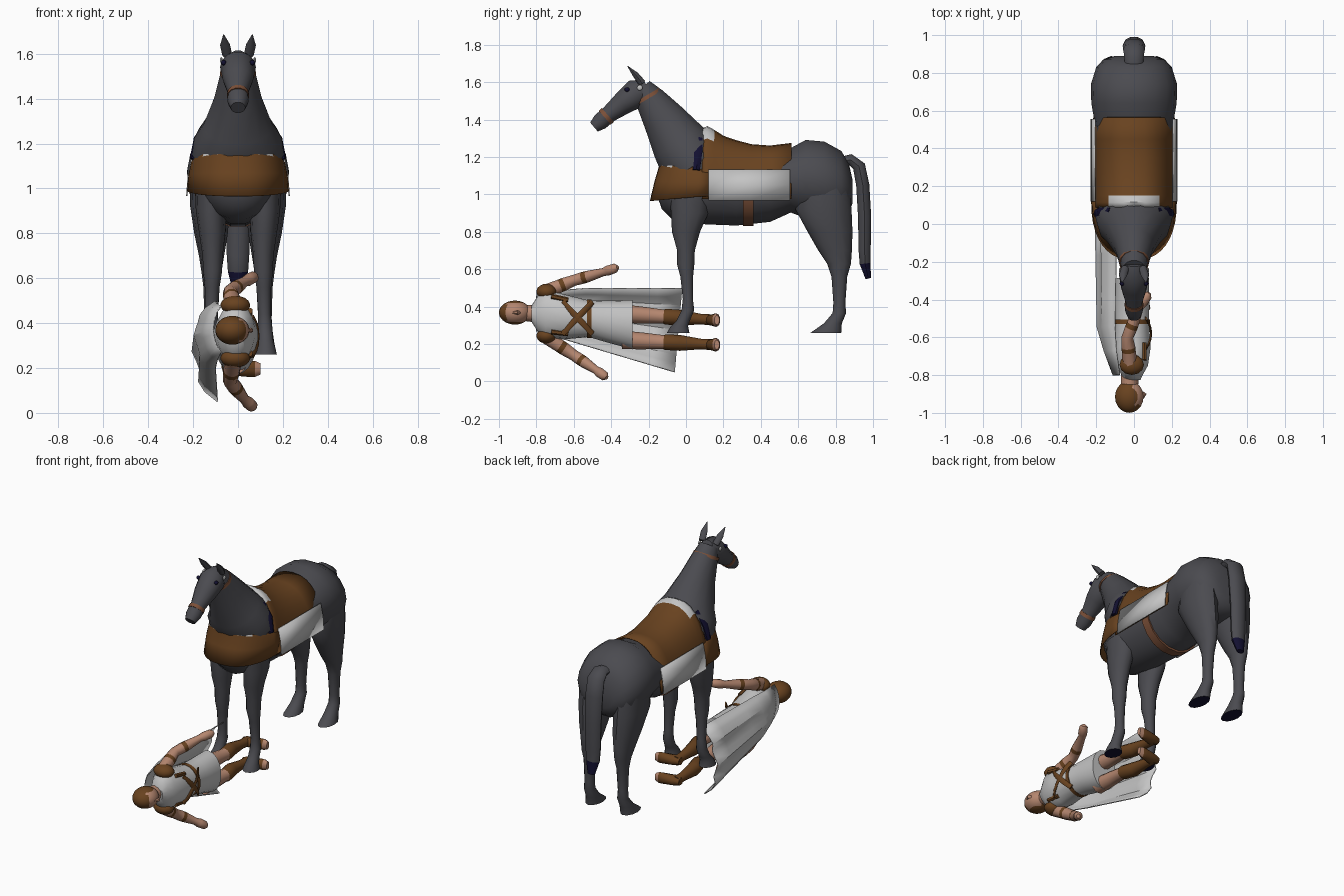
import bpy, bmesh, math
from mathutils import Vector as V

if "Cube" in bpy.data.objects:
    bpy.data.objects.remove(bpy.data.objects["Cube"])

def mat(name, r, g, b):
    m = bpy.data.materials.new(name)
    m.diffuse_color = (r, g, b, 1)
    m.use_nodes = True
    m.node_tree.nodes["Principled BSDF"].inputs["Base Color"].default_value = m.diffuse_color
    return m

COAT = mat("dark grey coat", .07, .07, .08)
BROWN = mat("brown leather", .14, .055, .014)
CLOTH = mat("white cloth", .55, .55, .55)
SKIN = mat("skin", .46, .24, .16)
NAVY = mat("dark navy", .006, .005, .03)
STRAP = mat("red brown strap", .2, .08, .04)
X, Y, Z = V((1, 0, 0)), V((0, 1, 0)), V((0, 0, 1))

def finish(name, bm, mats, angle=45):
    bmesh.ops.recalc_face_normals(bm, faces=bm.faces)
    me = bpy.data.meshes.new(name)
    bm.to_mesh(me)
    bm.free()
    for m in mats:
        me.materials.append(m)
    ob = bpy.data.objects.new(name, me)
    bpy.context.collection.objects.link(ob)
    bpy.ops.object.select_all(action='DESELECT')
    ob.select_set(True)
    bpy.context.view_layer.objects.active = ob
    bpy.ops.object.shade_smooth_by_angle(angle=math.radians(angle))
    return ob

# Lofted elliptical sections: (x, y, z, radius along side, other radius)
def tube(name, pts, mats, side=X, axis=None, n=14, seg=None, rule=None):
    bm = bmesh.new()
    P = [V(p[:3]) for p in pts]
    rings = []
    for i, p in enumerate(pts):
        t = axis or (P[min(i + 1, len(P) - 1)] - P[max(i - 1, 0)]).normalized()
        u = (side - t * side.dot(t)).normalized()
        v = t.cross(u)
        rings.append([bm.verts.new(P[i] + u * p[3] * math.cos(a) + v * p[4] * math.sin(a))
                      for a in (2 * math.pi * k / n for k in range(n))])
    for i in range(len(rings) - 1):
        for k in range(n):
            j = (k + 1) % n
            f = bm.faces.new((rings[i][k], rings[i][j], rings[i + 1][j], rings[i + 1][k]))
            f.material_index = seg[i] if seg else 0
    for r, i in ((rings[0], 0), (rings[-1], -1)):
        bm.faces.new(r).material_index = seg[i] if seg else 0
    if rule:
        for f in bm.faces:
            f.material_index = rule(f.calc_center_median(), f)
    return finish(name, bm, mats)

# Open sheet through rows of points
def sheet(name, rows, mats, rule=None, thick=.006, angle=45):
    bm = bmesh.new()
    g = [[bm.verts.new(p) for p in r] for r in rows]
    for a, b in zip(g, g[1:]):
        for k in range(len(a) - 1):
            f = bm.faces.new((a[k], a[k + 1], b[k + 1], b[k]))
            if rule:
                f.material_index = rule(f.calc_center_median())
    ob = finish(name, bm, mats, angle)
    s = ob.modifiers.new("thickness", 'SOLIDIFY')
    s.thickness, s.offset = thick, 0
    return ob

def ball(name, c, r, mats, rule=None, seg=16):
    bm = bmesh.new()
    bmesh.ops.create_uvsphere(bm, u_segments=seg, v_segments=seg * 3 // 4, radius=1)
    for v in bm.verts:
        v.co = V([c[i] + v.co[i] * r[i] for i in range(3)])
    if rule:
        for f in bm.faces:
            f.material_index = rule(f.calc_center_median())
    return finish(name, bm, mats, 60)

# ---- Horse: barrel (y, top, bottom, half width) ----
body = [(-.15, 1.12, .98, .08), (-.13, 1.17, .92, .125), (-.07, 1.24, .86, .17), (.04, 1.3, .84, .192),
        (.13, 1.32, .835, .195), (.27, 1.265, .83, .195), (.45, 1.24, .85, .2), (.56, 1.25, .9, .212),
        (.64, 1.294, .87, .226), (.74, 1.285, .86, .228), (.83, 1.235, .87, .2), (.87, 1.17, .9, .16),
        (.89, 1.08, .95, .1)]
tube("horse_body", [(0, y, (t + b) / 2, w, (t - b) / 2) for y, t, b, w in body], [COAT], axis=Y, n=18)
tube("horse_neck", [(0, .04, 1.15, .205, .16), (0, .0, 1.225, .195, .17), (0, -.04, 1.28, .155, .155),
                    (0, -.12, 1.405, .105, .117), (0, -.19, 1.505, .08, .085), (0, -.24, 1.57, .06, .06)], [COAT])
tube("horse_head", [(0, -.205, 1.565, .05, .055), (0, -.265, 1.54, .08, .08), (0, -.34, 1.485, .068, .063),
                    (0, -.41, 1.43, .046, .047), (0, -.46, 1.387, .047, .046), (0, -.492, 1.36, .033, .032)], [COAT])
tube("horse_tail", [(0, .82, 1.17, .05, .03), (0, .88, 1.185, .05, .032), (0, .925, 1.15, .058, .036),
                    (0, .945, 1.05, .06, .037), (0, .955, .88, .056, .037), (0, .955, .7, .05, .034),
                    (0, .957, .63, .045, .03), (0, .975, .55, .025, .016)],
     [COAT, NAVY], n=10, seg=[0, 0, 0, 0, 0, 0, 1])

front_leg = [(.12, .02, 1.0, .07, .11), (.12, .02, .9, .068, .1), (.115, .0, .8, .058, .075), (.113, .0, .7, .045, .047),
             (.113, -.002, .63, .042, .047), (.115, .004, .56, .033, .034), (.118, .01, .44, .028, .027),
             (.12, .01, .38, .033, .034), (.123, -.015, .325, .034, .036), (.125, -.035, .295, .04, .046),
             (.125, -.042, .26, .048, .06)]
rear_leg = [(.125, .74, 1.05, .09, .13), (.125, .735, .92, .088, .15), (.12, .77, .8, .075, .12), (.118, .797, .7, .056, .09),
            (.118, .818, .63, .045, .064), (.118, .82, .56, .036, .042), (.12, .82, .42, .03, .032),
            (.12, .82, .365, .034, .036), (.122, .785, .31, .04, .048), (.125, .748, .26, .048, .082)]
sole = lambda c, f: 1 if c.z < .262 else 0
for s, tag in ((-1, "left"), (1, "right")):
    for nm, leg in (("front_leg_", front_leg), ("rear_leg_", rear_leg)):
        tube(nm + tag, [(s * p[0],) + p[1:] for p in leg], [COAT, NAVY], axis=Z, n=12, rule=sole)
    tube("horse_ear_" + tag, [(s * .048, -.235, 1.595, .022, .02), (s * .058, -.27, 1.64, .022, .016),
                              (s * .064, -.312, 1.685, .002, .002)], [COAT], n=8)
    ball("horse_eye_" + tag, (s * .064, -.315, 1.56), (.012, .014, .012), [NAVY], seg=8)
    ball("bridle_disc_" + tag, (s * .074, -.247, 1.57), (.006, .015, .015), [CLOTH], seg=8)
    tube("mane_strip_" + tag, [(s * .125, .07, 1.3, .012, .02), (s * .178, .065, 1.22, .02, .025),
                               (s * .2, .055, 1.13, .015, .022)], [NAVY], n=6)
    # side panel hanging from the blanket
    sheet("side_panel_" + tag, [[(s * x, y, z) for y in (.12, .34, .555)]
                                for x, z in ((.228, .967), (.222, 1.05), (.206, 1.133))], [CLOTH])

# ---- Tack ----
tube("noseband", [(0, -.418, 1.424, .049, .05), (0, -.434, 1.41, .05, .05)], [STRAP])
tube("throat_strap", [(0, -.2, 1.513, .081, .083), (0, -.21, 1.53, .077, .08)], [STRAP])
tube("girth", [(0, y, 1.04, .203, .213) for y in (.305, .36)], [STRAP], axis=Y, n=18)

# blanket over the back, white at the withers
def arch(y, top, hw=.214, low=.975):
    out = []
    for k in range(17):
        a = math.pi * k / 16
        c = math.cos(a)
        out.append((math.copysign(abs(c) ** .82, c) * hw, y, low + (top - low) * math.sin(a)))
    return out
back = [(.085, 1.35), (.115, 1.362), (.15, 1.342), (.2, 1.31), (.27, 1.286), (.35, 1.265), (.45, 1.258), (.565, 1.272)]
sheet("saddle_blanket", [arch(*p) for p in back], [BROWN, CLOTH],
      lambda c: 1 if c.y < .15 and c.z > 1.29 else 0)

# chest cloth wrapping the front, white collar edge
def wrap(hw, front, z0, z1):
    out = []
    for k in range(21):
        a = math.pi * (k / 20 - .5)
        c, s = max(math.cos(a), 0), math.sin(a)
        out.append((math.copysign(abs(s) ** .85, s) * hw, .125 - (.125 + front) * c ** .85, z1 + (z0 - z1) * c))
    return out
sheet("chest_cloth", [wrap(.224, .19, .965, .99), wrap(.218, .165, 1.07, 1.06), wrap(.208, .14, 1.155, 1.11),
                      wrap(.19, .135, 1.215, 1.12)],
      [BROWN, CLOTH], lambda c: 1 if c.z > 1.165 and c.y < -.06 else 0)

# ---- Fallen rider: length along y, facing +x ----
tunic = [(-.825, .362, .045, .045), (-.79, .362, .1, .062), (-.75, .36, .132, .085), (-.65, .345, .12, .1),
         (-.52, .335, .098, .09), (-.42, .32, .112, .093), (-.285, .303, .132, .09)]
tube("tunic", [(-.01, y, z, a, b) for y, z, a, b in tunic], [CLOTH], side=Z, axis=Y, n=18)
tube("belt", [(-.01, y, .334, .103, .096) for y in (-.53, -.505)], [BROWN], side=Z, axis=Y, n=18)
for s in (-1, 1):
    pts = []
    for k in range(7):
        y, d = -.66 + .16 * k / 6, s * (.085 - .17 * k / 6)
        pts.append((-.008 + .098 * math.sqrt(1 - (d / .125) ** 2), y, .34 + d, .016, .006))
    tube("chest_strap", pts, [BROWN], side=Z, n=6)
    zs = .362 + s * .118
    ball("shoulder_pad", (-.012, -.745, zs), (.066, .055, .042), [BROWN], seg=12)
    tube("side_strap", [(.055, -.72, .36 + s * .095, .014, .012), (.055, -.63, .345 + s * .09, .014, .012)],
         [BROWN], side=Z, n=6)

ball("rider_head", (-.025, -.915, .368), (.076, .085, .064), [BROWN, SKIN],
     lambda c: 1 if c.x > -.005 and c.y > -.96 and abs(c.z - .368) < .054 else 0, 20)
tube("rider_nose", [(.045, -.925, .368, .006, .006), (.058, -.9, .368, .012, .01), (.045, -.89, .368, .008, .006)],
     [SKIN], side=Z, n=6)
tube("rider_neck", [(-.025, -.87, .366, .042, .045), (-.02, -.79, .362, .048, .048)], [SKIN], side=Z, n=12)

def arm(name, sh, el, wr, ha):
    sh, el, wr, ha = map(V, (sh, el, wr, ha))
    P = [(sh, .04), (sh.lerp(el, .5), .037), (sh.lerp(el, .65), .037), (el, .031), (el.lerp(wr, .3), .033),
         (el.lerp(wr, .45), .032), (wr, .022), (wr.lerp(ha, .4), .028), (ha, .026), (ha.lerp(wr, -.25), .012)]
    tube(name, [(*p, r, r) for p, r in P], [SKIN, BROWN], side=X, n=10, seg=[0, 1, 0, 0, 1, 0, 0, 0, 0])
arm("arm_upper", (-.02, -.75, .48), (-.035, -.6, .54), (.03, -.44, .585), (.07, -.38, .605))
arm("arm_lower", (-.02, -.75, .24), (-.035, -.6, .14), (.03, -.48, .06), (.065, -.435, .028))

for tag, z0, z1 in (("upper", .362, .328), ("lower", .222, .196)):
    L = [(-.34, .05), (-.22, .044), (-.12, .037), (-.11, .042), (-.03, .042), (.08, .028), (.15, .03)]
    tube("leg_" + tag, [(-.012 - .02 * (y > -.1), y, z0 + (z1 - z0) * (y + .34) / .49, r, r) for y, r in L],
         [SKIN, BROWN], side=Z, n=12, seg=[0, 0, 1, 1, 1, 1])
    tube("foot_" + tag, [(-.06, .14, z1, .022, .025), (-.02, .14, z1, .03, .04), (.05, .157, z1, .036, .026),
                         (.075, .162, z1, .036, .022), (.1, .165, z1, .025, .014)],
         [BROWN, SKIN], side=Z, axis=X, n=10, seg=[0, 0, 0, 1])

# cape falling behind the rider, with folds
rows = []
for i in range(7):
    t = i / 6
    lo, hi = .27 - .22 * t, .475 + .022 * min(1, t * 3)
    row = []
    for k in range(11):
        w = k / 10
        bulge = math.sin(math.pi * w)
        fold = .014 * t * math.cos(w * 6 * math.pi)
        x = -.075 - .03 * min(1, t * 4) - (.035 + .05 * min(1, t * 3)) * bulge ** .7 + fold
        row.append((x, -.8 + (.74 + .04 * w) * t, lo + (hi - lo) * w))
    rows.append(row)
sheet("cape", rows, [CLOTH], angle=25)
